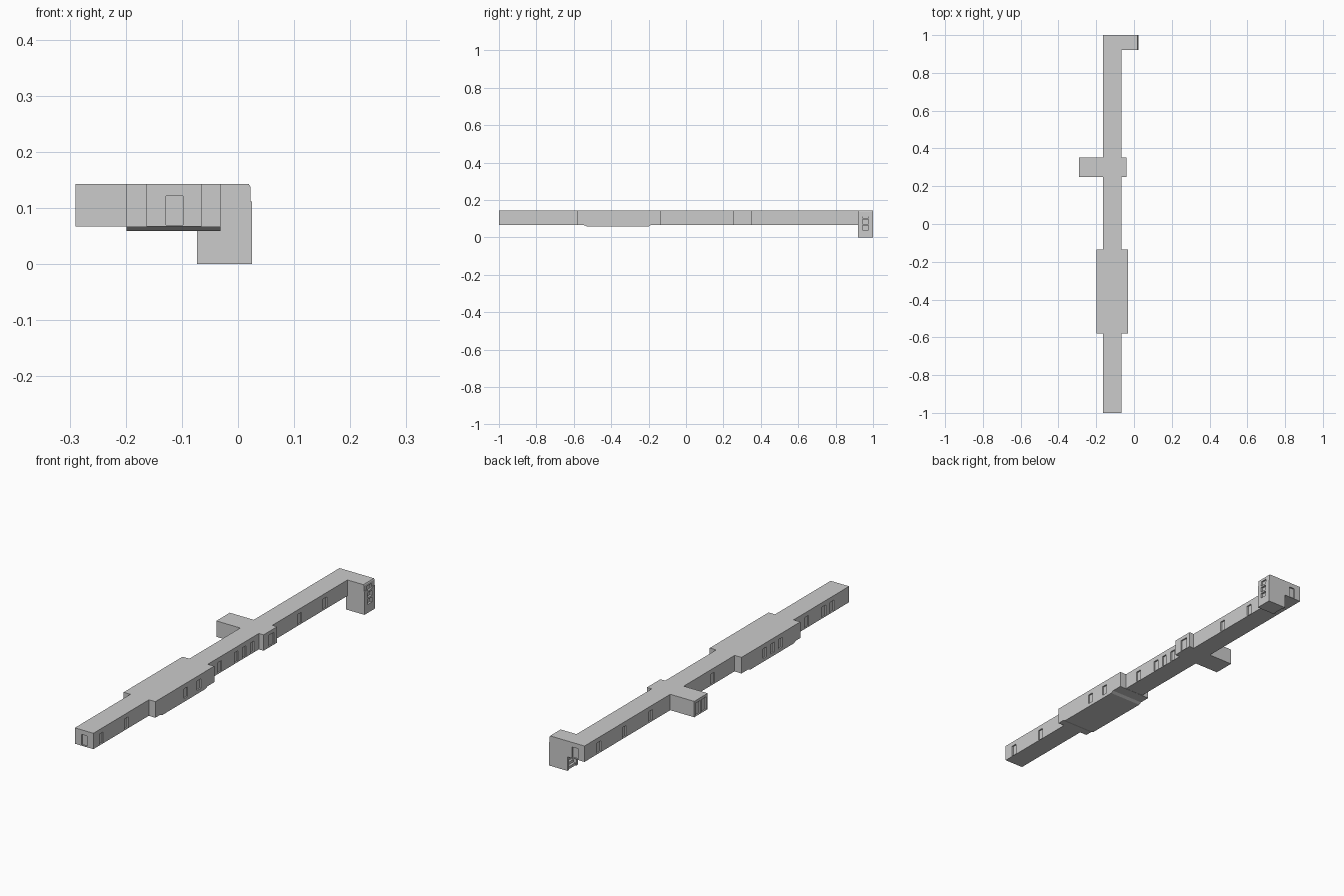
import bpy, bmesh

if "Cube" in bpy.data.objects:
    bpy.data.objects.remove(bpy.data.objects["Cube"])

grey = bpy.data.materials.new("light_grey")
grey.use_nodes = True
grey.diffuse_color = (0.6, 0.6, 0.6, 1)
grey.node_tree.nodes["Principled BSDF"].inputs["Base Color"].default_value = (0.6, 0.6, 0.6, 1)

FLOOR, TOP = 0.067, 0.143
WEST, EAST = -0.163, -0.065
HALL_WEST, HALL_EAST = -0.199, -0.031
HALL_SOUTH, HALL_NORTH = -0.58, -0.135
END_SOUTH, END_NORTH = 0.92, 1.0


def extrude(name, profile, axis, low, high):
    """Extrude a closed 2D profile along the given axis."""
    bm = bmesh.new()

    def place(a, b, c):
        return {"x": (c, a, b), "y": (a, c, b), "z": (a, b, c)}[axis]

    face = bm.faces.new([bm.verts.new(place(a, b, low)) for a, b in profile])
    moved = bmesh.ops.extrude_face_region(bm, geom=[face])["geom"]
    for v in moved:
        if isinstance(v, bmesh.types.BMVert):
            v.co["xyz".index(axis)] = high
    bmesh.ops.recalc_face_normals(bm, faces=bm.faces)
    return finish(name, bm)


def finish(name, bm):
    mesh = bpy.data.meshes.new(name)
    bm.to_mesh(mesh)
    bm.free()
    mesh.materials.append(grey)
    obj = bpy.data.objects.new(name, mesh)
    bpy.context.scene.collection.objects.link(obj)
    return obj


def boxes(name, spans):
    """One mesh of axis-aligned boxes (x0, x1, y0, y1, z0, z1)."""
    bm = bmesh.new()
    for x0, x1, y0, y1, z0, z1 in spans:
        for v in bmesh.ops.create_cube(bm, size=1)["verts"]:
            v.co = (x0 + (v.co.x + 0.5) * (x1 - x0),
                    y0 + (v.co.y + 0.5) * (y1 - y0),
                    z0 + (v.co.z + 0.5) * (z1 - z0))
    return finish(name, bm)


def cut(obj, spans):
    """Carve recesses out of an object."""
    cutter = boxes("recess_cutter", spans)
    cutter.hide_render = True
    mod = obj.modifiers.new("recesses", "BOOLEAN")
    mod.operation, mod.solver, mod.object = "DIFFERENCE", "EXACT", cutter
    bpy.context.view_layer.objects.active = obj
    bpy.ops.object.modifier_apply(modifier=mod.name)
    bpy.data.objects.remove(cutter)


def side_recess(x, y, half=0.014, z0=0.07, z1=0.121, depth=0.007):
    return (x - depth, x + depth, y - half, y + half, z0, z1)


def end_recess(x, y, half=0.015, z0=0.07, z1=0.121, depth=0.007):
    return (x - half, x + half, y - depth, y + depth, z0, z1)


# South corridor with its end doorway
south = boxes("south_corridor", [(WEST, EAST, -1, HALL_SOUTH, FLOOR, TOP)])
cut(south, [side_recess(EAST, y) for y in (-0.94, -0.75)]
    + [side_recess(WEST, y) for y in (-0.87, -0.81, -0.68)]
    + [end_recess(-0.113, -1)])

# Wide hall with windows on both sides
hall = boxes("wide_hall", [(HALL_WEST, HALL_EAST, HALL_SOUTH, HALL_NORTH, FLOOR - 0.001, TOP)])
cut(hall, [side_recess(HALL_EAST, y, z0=0.075) for y in (-0.35, -0.25)]
    + [side_recess(HALL_WEST, y, z0=0.075) for y in (-0.31, -0.37, -0.43)])

# Sunken hall floor with sloping ends
extrude("hall_floor_slab",
        [(-0.55, 0.067), (-0.53, 0.059), (-0.2, 0.059), (-0.185, 0.067)],
        "x", HALL_WEST, HALL_EAST)

# North corridor with doorways
north = boxes("north_corridor", [(WEST, EAST, HALL_NORTH, END_SOUTH, FLOOR, TOP)])
cut(north, [side_recess(EAST, y) for y in (-0.045, 0.08, 0.14, 0.2, 0.56, 0.75)]
    + [side_recess(WEST, y) for y in (0.03, 0.5, 0.7, 0.89)])

# Cross passage: long west wing and short east porch
wing = boxes("west_wing", [(-0.29, WEST, 0.25, 0.352, FLOOR, TOP)])
cut(wing, [side_recess(-0.29, y, half=0.018, z1=0.13) for y in (0.278, 0.324)])
porch = boxes("east_porch", [(EAST, -0.04, 0.25, 0.352, FLOOR, TOP)])
cut(porch, [side_recess(-0.04, 0.31, half=0.02, z1=0.125)])

# Corner block: corridor end joined to the stair tower
tower = extrude("stair_tower",
                [(WEST, FLOOR), (WEST, TOP), (0.019, TOP), (0.022, 0.138),
                 (0.022, 0.112), (0.025, 0.112), (0.025, 0), (-0.073, 0), (-0.073, FLOOR)],
                "y", END_SOUTH, END_NORTH)
cut(tower, [side_recess(0.025, 0.96, half=0.017, z0=z, z1=z + 0.024, depth=0.01)
            for z in (0.04, 0.072, 0.104)]
    + [end_recess(-0.113, END_NORTH)]
    + [(-0.08, -0.02, 0.932, 0.988, -0.01, 0.055)])

# Steps inside the tower's lower opening
boxes("tower_steps", [(-0.068 + i * 0.012, -0.02, 0.932, 0.988, i * 0.012, (i + 1) * 0.012)
                      for i in range(4)])
